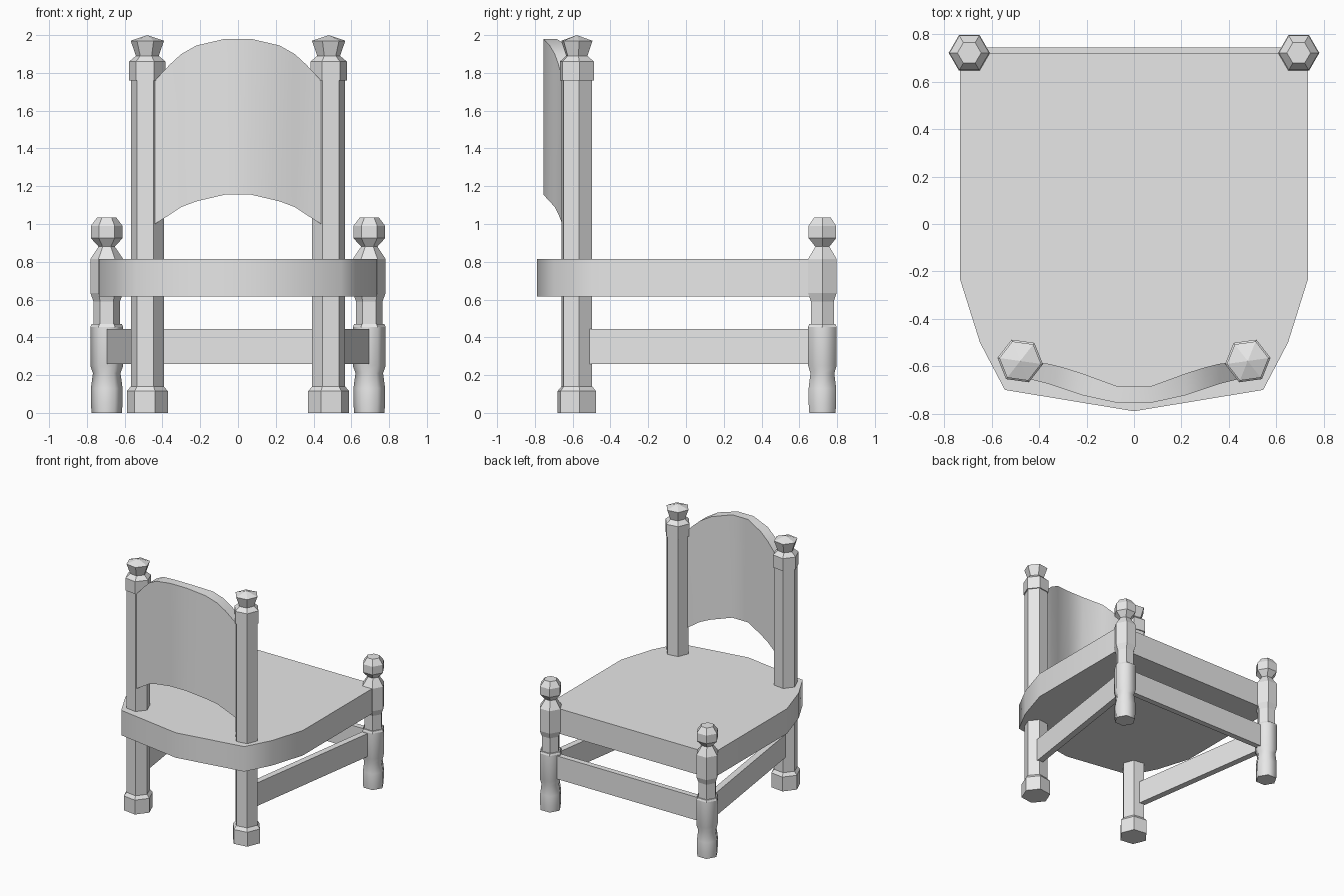
import bpy, bmesh, math
from mathutils import Vector

if "Cube" in bpy.data.objects:
    bpy.data.objects.remove(bpy.data.objects["Cube"])

GREY = bpy.data.materials.new("grey")
GREY.diffuse_color = (0.8, 0.8, 0.8, 1)
GREY.use_nodes = True
GREY.node_tree.nodes["Principled BSDF"].inputs["Base Color"].default_value = GREY.diffuse_color


def make(name, bm):
    bmesh.ops.recalc_face_normals(bm, faces=bm.faces)
    me = bpy.data.meshes.new(name)
    bm.to_mesh(me)
    bm.free()
    me.materials.append(GREY)
    ob = bpy.data.objects.new(name, me)
    bpy.context.collection.objects.link(ob)
    return ob


def smooth(ob, degrees):
    bpy.ops.object.select_all(action='DESELECT')
    ob.select_set(True)
    bpy.context.view_layer.objects.active = ob
    bpy.ops.object.shade_smooth_by_angle(angle=math.radians(degrees))


def hex_post(name, x, y, turn, profile, smooth_below=0):
    """Six-sided turned post from (z, radius) pairs; radius 0 closes to a point."""
    bm = bmesh.new()
    rings = []
    for z, r in profile:
        angles = [turn + k * math.pi / 3 for k in range(6)] if r else [0]
        rings.append([bm.verts.new((x + r * math.cos(a), y + r * math.sin(a), z))
                      for a in angles])
    for a, b in zip(rings, rings[1:]):
        for k in range(6):
            j = (k + 1) % 6
            quad = [a[k], a[j]] + ([b[j], b[k]] if len(b) > 1 else [b[0]])
            f = bm.faces.new(quad)
            f.smooth = max(v.co.z for v in quad) <= smooth_below
    bm.faces.new(rings[0])
    if len(rings[-1]) > 1:
        bm.faces.new(rings[-1])
    return make(name, bm)


def rail(name, start, end, thick, z0, z1):
    """Flat bar between two plan points."""
    a, b = Vector(start), Vector(end)
    d = (b - a).normalized()
    n = Vector((-d.y, d.x)) * thick / 2
    bm = bmesh.new()
    f = bm.faces.new([bm.verts.new((p.x, p.y, z0)) for p in (a + n, b + n, b - n, a - n)])
    ext = bmesh.ops.extrude_face_region(bm, geom=[f])
    for v in ext["geom"]:
        if isinstance(v, bmesh.types.BMVert):
            v.co.z = z1
    return make(name, bm)


# Posts: tall hexagonal ones carry the backrest, short turned ones stand opposite
BACK = [(0, .11), (.115, .11), (.14, .088), (1.76, .088), (1.76, .097), (1.86, .097),
        (1.89, .061), (1.97, .089), (2.0, 0)]
FRONT = [(0, .08), (.05, .084), (.13, .084), (.21, .073), (.25, .087), (.455, .087),
         (.47, .08), (.47, .07), (.59, .07), (.635, .087), (.815, .087), (.88, .043),
         (.925, .084), (.99, .084), (1.035, .05)]
for side, s in (("left", -1), ("right", 1)):
    hex_post(side + "_back_post", s * .48, -.578, s * math.radians(8), BACK)
    hex_post(side + "_front_leg", s * .695, .722, 0, FRONT, .46)
    rail(side + "_stretcher", (s * .68, .72), (s * .49, -.575), .05, .26, .445)
rail("front_stretcher", (-.7, .722), (.7, .722), .045, .26, .445)

# Seat slab with rounded back edge
half = [(.735, .72), (.735, -.23), (.65, -.5), (.545, -.7)]
outline = half + [(0, -.79)] + [(-x, y) for x, y in reversed(half)]
bm = bmesh.new()
low = [bm.verts.new((x, y, .615)) for x, y in outline]
high = [bm.verts.new((x, y, .815)) for x, y in outline]
bm.faces.new(low)
bm.faces.new(high)
for i in range(len(outline)):
    j = (i + 1) % len(outline)
    bm.faces.new((low[i], low[j], high[j], high[i]))
smooth(make("seat", bm), 60)

# Bowed backrest panel: x, outer y, inner y, bottom z, top z
cols = [(.44, -.655, -.58, 1.0, 1.76), (.36, -.675, -.59, 1.05, 1.845),
        (.30, -.695, -.605, 1.09, 1.90), (.22, -.722, -.63, 1.12, 1.945),
        (.07, -.755, -.685, 1.155, 1.98)]
cols = [(-c[0],) + c[1:] for c in cols] + cols[::-1]
bm = bmesh.new()
loops = [[bm.verts.new(p) for p in ((x, yo, zb), (x, yo, zt), (x, yi, zt), (x, yi, zb))]
         for x, yo, yi, zb, zt in cols]
for a, b in zip(loops, loops[1:]):
    for k in range(4):
        j = (k + 1) % 4
        bm.faces.new((a[k], a[j], b[j], b[k]))
bm.faces.new(loops[0])
bm.faces.new(loops[-1])
smooth(make("backrest", bm), 40)
